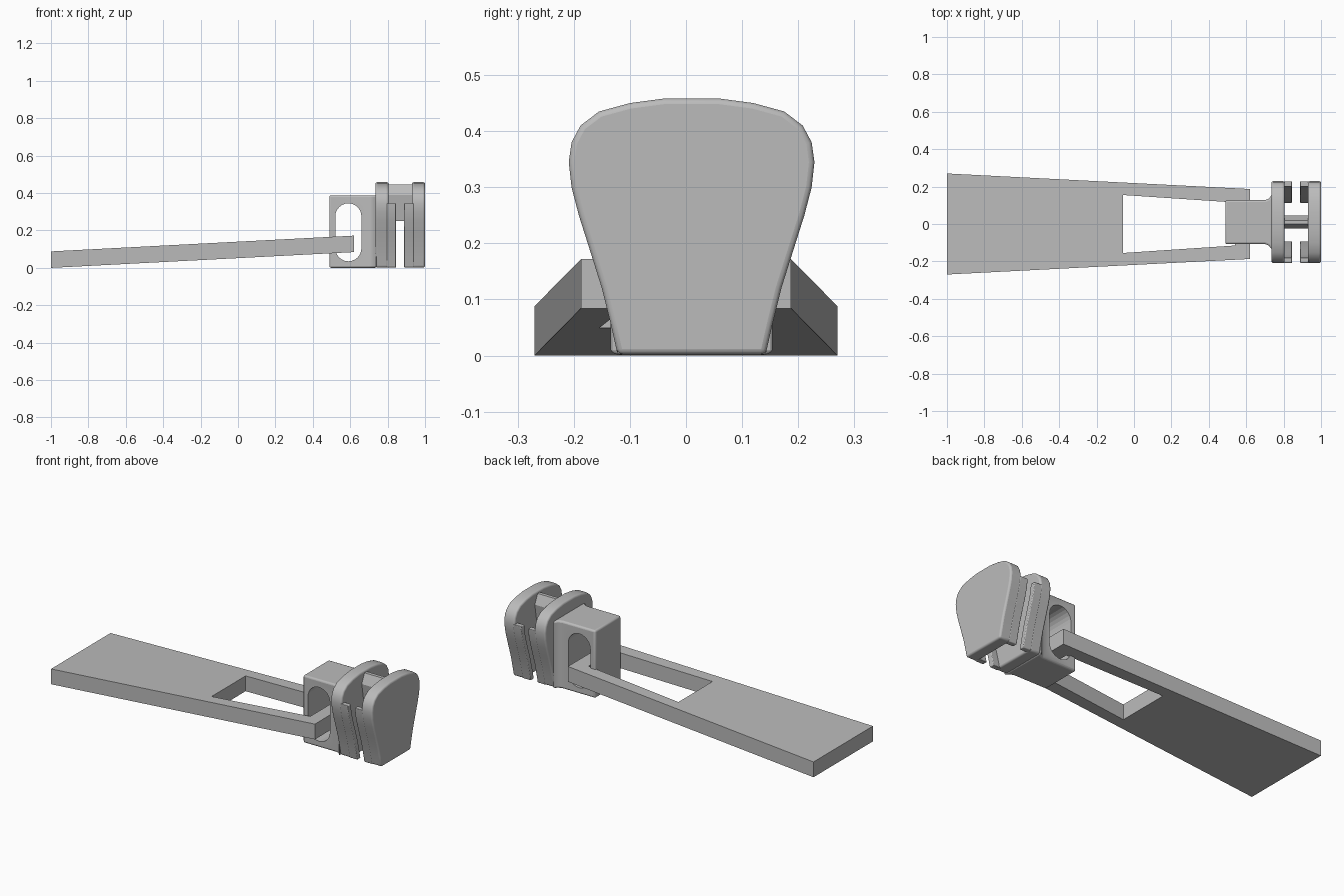
import bpy, bmesh, math
from mathutils import Vector

old = bpy.data.objects.get("Cube")
if old:
    bpy.data.objects.remove(old)

metal = bpy.data.materials.new("grey metal")
metal.use_nodes = True
metal.diffuse_color = (0.5, 0.5, 0.5, 1)
metal.node_tree.nodes["Principled BSDF"].inputs["Base Color"].default_value = (0.5, 0.5, 0.5, 1)

MID = 0.01  # the slider sits slightly off the tab's centre line


def prism(name, outline, axis, start, end, bevel=0.0, smooth=True):
    """Extrude a 2D outline along an axis: x takes (y, z), y takes (x, z), z takes (x, y)."""
    bm = bmesh.new()

    def place(p, d):
        c = list(p)
        c.insert("xyz".index(axis), d)
        return bm.verts.new(c)

    a = [place(p, start) for p in outline]
    b = [place(p, end) for p in outline]
    bm.faces.new(a)
    bm.faces.new(b[::-1])
    for i in range(len(a)):
        j = (i + 1) % len(a)
        bm.faces.new((a[i], b[i], b[j], a[j]))
    bmesh.ops.recalc_face_normals(bm, faces=bm.faces)
    mesh = bpy.data.meshes.new(name)
    bm.to_mesh(mesh)
    bm.free()
    ob = bpy.data.objects.new(name, mesh)
    bpy.context.collection.objects.link(ob)
    mesh.materials.append(metal)
    if bevel:
        m = ob.modifiers.new("soft edges", 'BEVEL')
        m.width, m.segments, m.limit_method = bevel, 3, 'ANGLE'
        m.angle_limit = math.radians(40)
    if smooth:
        bpy.ops.object.select_all(action='DESELECT')
        ob.select_set(True)
        bpy.context.view_layer.objects.active = ob
        bpy.ops.object.shade_smooth_by_angle(angle=math.radians(35))
    return ob


# Pull tab: forked tapering strap with a crossbar, sloping up towards the slider
fork = [(-1, -0.27), (0.62, -0.187), (0.62, 0.187), (-1, 0.27)]
tab = prism("pull_tab", fork, 'z', 0, 0.088, smooth=False)
window = prism("tab_window_cutter", [(-0.06, -0.155), (0.54, -0.115), (0.54, 0.115), (-0.06, 0.155)],
               'z', -0.1, 0.3, smooth=False)
for v in tab.data.vertices:
    v.co.z += (v.co.x + 1) * 0.052

# Loop holding the tab, flared where it meets the slider
loop_outline = [(0.488, -0.117), (0.70, -0.117), (0.72, -0.125), (0.74, -0.15),
                (0.74, 0.15), (0.72, 0.125), (0.70, 0.117), (0.488, 0.117)]
loop = prism("tab_loop", [(x, y + MID) for x, y in loop_outline], 'z', 0, 0.388, bevel=0.02)

slot = []
for i in range(26):
    turn = math.pi * (i if i < 13 else i - 1) / 12
    centre_z = 0.275 if i < 13 else 0.105
    slot.append((0.59 + 0.07 * math.cos(turn), centre_z + 0.07 * math.sin(turn)))
slot_cutter = prism("loop_slot_cutter", slot, 'y', -0.4, 0.4, smooth=False)

for body, cutter in ((tab, window), (loop, slot_cutter)):
    cut = body.modifiers.new("opening", 'BOOLEAN')
    cut.object, cut.operation, cut.solver = cutter, 'DIFFERENCE', 'EXACT'
    cutter.hide_render = True
    cutter.hide_set(True)

# Half profile of the slider plates: half width by height
half = [(0.132, 0.002), (0.145, 0.06), (0.16, 0.12), (0.182, 0.19), (0.201, 0.25), (0.214, 0.3),
        (0.219, 0.345), (0.214, 0.38), (0.198, 0.41), (0.165, 0.435), (0.11, 0.45), (0.05, 0.458)]
plate = [(MID + w, z) for w, z in half] + [(MID - w, z) for w, z in reversed(half)]
low = half[:7]

for side, x0, x1, lip0, lip1 in (("inner", 0.735, 0.805, 0.795, 0.845),
                                 ("outer", 0.93, 1.0, 0.888, 0.94)):
    prism(side + "_plate", plate, 'x', x0, x1, bevel=0.01)
    # Curled guide lips along the lower flanks
    for label, s in (("left", 1), ("right", -1)):
        lip = [(MID + s * w, z) for w, z in low]
        lip += [(MID + s * (w - 0.03), z) for w, z in reversed(low)]
        prism(f"{side}_{label}_lip", lip, 'x', lip0, lip1, bevel=0.004)

# Dividing wedge joining the two plates
wedge = [(MID - 0.012, 0.25), (MID + 0.012, 0.25), (MID + 0.035, 0.39),
         (MID + 0.01, 0.445), (MID - 0.01, 0.445), (MID - 0.035, 0.39)]
prism("divider_wedge", wedge, 'x', 0.79, 0.945, smooth=False)
